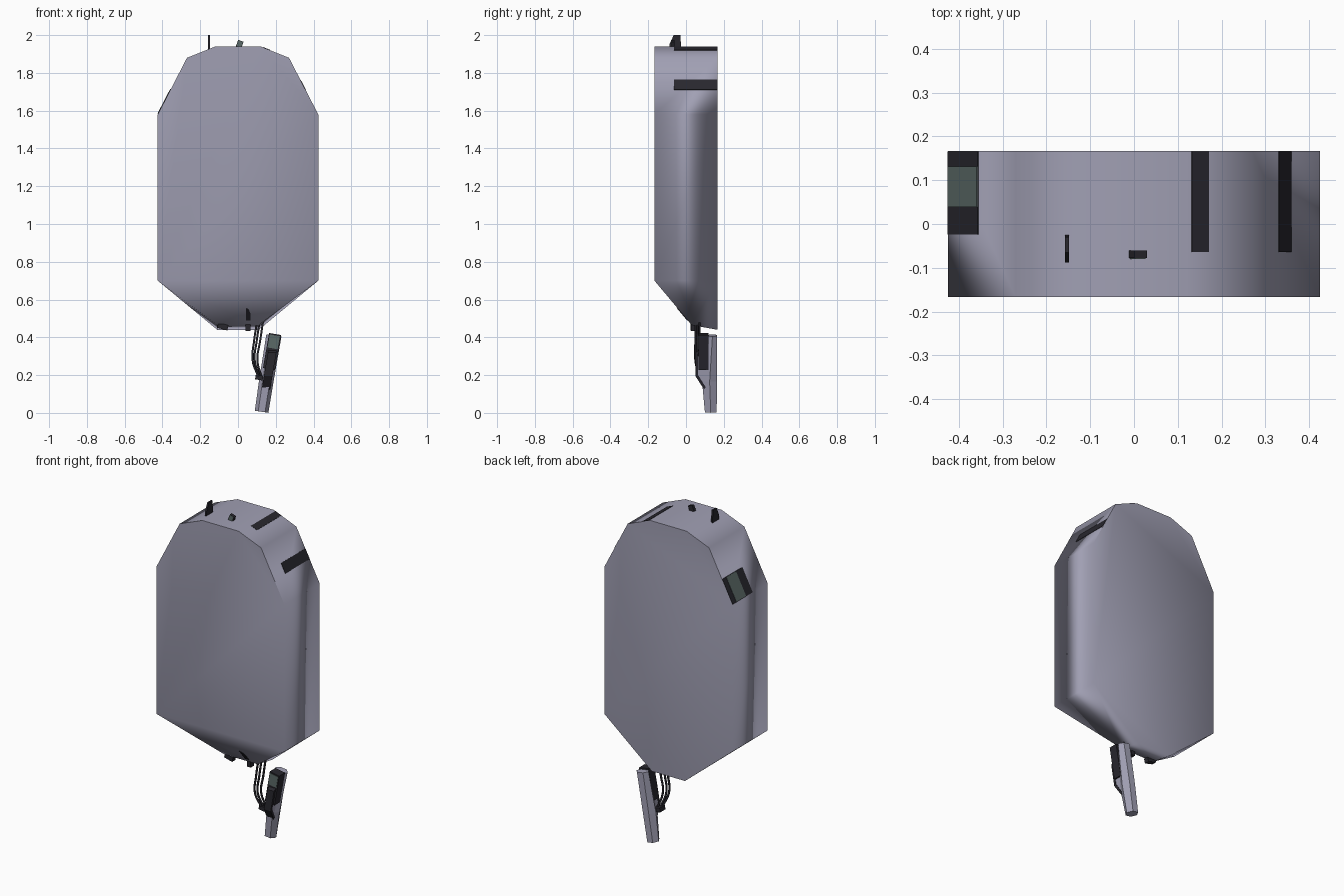
import bpy, bmesh, math
from mathutils import Vector

if "Cube" in bpy.data.objects:
    bpy.data.objects.remove(bpy.data.objects["Cube"])


def material(name, rgb):
    m = bpy.data.materials.new(name)
    m.diffuse_color = (*rgb, 1)
    m.use_nodes = True
    m.node_tree.nodes["Principled BSDF"].inputs["Base Color"].default_value = m.diffuse_color
    return m


SHELL = material("lavender grey", (0.355, 0.35, 0.455))
DARK = material("near black", (0.021, 0.020, 0.027))
GREEN = material("dull green grey", (0.105, 0.142, 0.136))


def finish(name, bm, mat):
    bmesh.ops.recalc_face_normals(bm, faces=bm.faces)
    me = bpy.data.meshes.new(name)
    bm.to_mesh(me)
    bm.free()
    me.materials.append(mat)
    ob = bpy.data.objects.new(name, me)
    bpy.context.collection.objects.link(ob)
    return ob


def box(name, centre, size, mat, rot=(0, 0, 0)):
    bm = bmesh.new()
    bmesh.ops.create_cube(bm, size=1)
    for v in bm.verts:
        v.co = Vector([c * s for c, s in zip(v.co, size)])
    ob = finish(name, bm, mat)
    ob.location = centre
    ob.rotation_euler = [math.radians(a) for a in rot]
    return ob


def loft(name, rings, mat):
    """Joins matching rings of points and caps both ends."""
    bm = bmesh.new()
    loops = [[bm.verts.new(p) for p in ring] for ring in rings]
    n = len(loops[0])
    for a, b in zip(loops, loops[1:]):
        for i in range(n):
            j = (i + 1) % n
            bm.faces.new((a[i], a[j], b[j], b[i]))
    bm.faces.new(loops[0])
    bm.faces.new(loops[-1])
    return finish(name, bm, mat)


# Body: faceted outline, its lower front sloping back to the bottom edge
half = [(0.11, 0.44), (0.425, 0.70), (0.425, 1.58), (0.27, 1.88), (0.12, 1.94)]
outline = half + [(-x, z) for x, z in reversed(half)]
F, B = -0.167, 0.167
front = [(x, 0.03, 0.465) if z < 0.5 else (x, F, z) for x, z in outline]
back = [(x, B, z) for x, z in outline]
bm = bmesh.new()
fv = [bm.verts.new(p) for p in front]
bv = [bm.verts.new(p) for p in back]
n = len(fv)
for i in range(n):
    j = (i + 1) % n
    bm.faces.new((fv[i], fv[j], bv[j], bv[i]))
bm.faces.new(fv[1:-1])                          # flat front
bm.faces.new((fv[0], fv[1], fv[-2], fv[-1]))    # lower slope
bm.faces.new(bv)
# Crisp rim around the top and shoulders
for e in bm.edges:
    a, b = (v.co for v in e.verts)
    if min(a.z, b.z) > 1.5 and abs(a.y - b.y) < 0.01:
        e.smooth = False
body = finish("body_shell", bm, SHELL)
for p in body.data.polygons:
    p.use_smooth = True
# Large faces stay flat while the narrow sides blend softly
wn = body.modifiers.new("weighted_normals", "WEIGHTED_NORMAL")
wn.mode = "FACE_AREA"
wn.weight = 50
wn.keep_sharp = True

# Thin grip strips, almost flush with the right shoulder
side_tilt = math.degrees(math.atan2(0.30, 0.155))
top_tilt = math.degrees(math.atan2(0.06, 0.15))
box("side_strip", (0.3425, 0.051, 1.737), (0.062, 0.23, 0.006), DARK, (0, side_tilt, 0))
box("top_strip", (0.1505, 0.051, 1.9265), (0.042, 0.23, 0.006), DARK, (0, top_tilt, 0))

# Display on the left shoulder
box("display_frame", (-0.3885, 0.071, 1.6475), (0.15, 0.19, 0.006), DARK, (0, -side_tilt, 0))
box("display_screen", (-0.390, 0.085, 1.6483), (0.146, 0.092, 0.006), GREEN, (0, -side_tilt, 0))

# Small tabs on the top
loft("top_fin", [[(x, -0.088, 1.925), (x, -0.025, 1.925), (x, -0.03, 2.0),
                  (x, -0.065, 2.0), (x, -0.088, 1.95)] for x in (-0.158, -0.148)], DARK)
box("top_knob", (0.009, -0.069, 1.953), (0.03, 0.018, 0.036), DARK, (0, 20, 0))
box("top_knob_face", (0.009, -0.0785, 1.954), (0.026, 0.003, 0.032), GREEN, (0, 20, 0))

# Fittings along the lower edge
loft("lower_clip", [[(x, -0.012 + (0.52 - z) * 0.84 + d, z) for x, z in
                     ((0.042, 0.555), (0.056, 0.55), (0.066, 0.525), (0.066, 0.488), (0.042, 0.488))]
                    for d in (-0.008, 0.008)], DARK)
box("lower_foot", (-0.08, 0.04, 0.457), (0.055, 0.03, 0.028), DARK, (0, 15, 0))
box("lower_pin", (0.053, 0.042, 0.452), (0.024, 0.03, 0.036), DARK)


# Hanging cables
def cable(name, points):
    cu = bpy.data.curves.new(name, "CURVE")
    cu.dimensions = "3D"
    cu.bevel_depth = 0.006
    cu.bevel_resolution = 1
    cu.resolution_u = 6
    sp = cu.splines.new("BEZIER")
    sp.bezier_points.add(len(points) - 1)
    for bp, p in zip(sp.bezier_points, points):
        bp.co = p
        bp.handle_left_type = bp.handle_right_type = "AUTO"
    cu.materials.append(DARK)
    bpy.context.collection.objects.link(bpy.data.objects.new(name, cu))


for i, (dx, y) in enumerate([(0, 0.05), (0.014, 0.06), (0.032, 0.072)]):
    cable(f"cable_{i + 1}", [(0.10 + dx, y, 0.48), (0.085 + dx, y, 0.38),
                             (0.077 + dx * 0.8, y, 0.28), (0.108 + dx * 0.5, y + 0.02, 0.19)])


# Leaning handle with six-sided section
def hexring(cx, z, w, y0, y1, tilt):
    ym = (y0 + y1) / 2
    pts = [(-w, ym), (-w * 0.5, y0), (w * 0.5, y0), (w, ym), (w * 0.5, y1), (-w * 0.5, y1)]
    return [(cx + x, y, z - x * tilt) for x, y in pts]


loft("handle", [hexring(0.125, 0.006, 0.036, 0.10, 0.162, 0.15),
                hexring(0.150, 0.17, 0.038, 0.085, 0.165, 0.15),
                hexring(0.190, 0.41, 0.040, 0.115, 0.165, 0.15)], SHELL)

# Handle housing: dark block, pale wedge with a dark front, small panel and switch
box("handle_block", (0.180, 0.093, 0.325), (0.064, 0.054, 0.188), DARK, (0, 10, 0))
loft("handle_wedge", [[(x + z * 0.17, y, z) for y, z in
                       ((0.11, 0.12), (0.060, 0.2), (0.060, 0.3), (0.11, 0.32))]
                      for x in (0.106, 0.146)], SHELL)
loft("wedge_front", [[(x + z * 0.17, y, z) for y, z in
                      ((0.095, 0.125), (0.050, 0.195), (0.050, 0.32), (0.072, 0.335),
                       (0.064, 0.31), (0.064, 0.2), (0.105, 0.135))]
                     for x in (0.104, 0.149)], DARK)
box("handle_panel", (0.189, 0.065, 0.376), (0.054, 0.004, 0.07), GREEN, (0, 10, 0))
box("handle_switch", (0.112, 0.09, 0.187), (0.04, 0.05, 0.025), DARK, (0, 10, 0))
